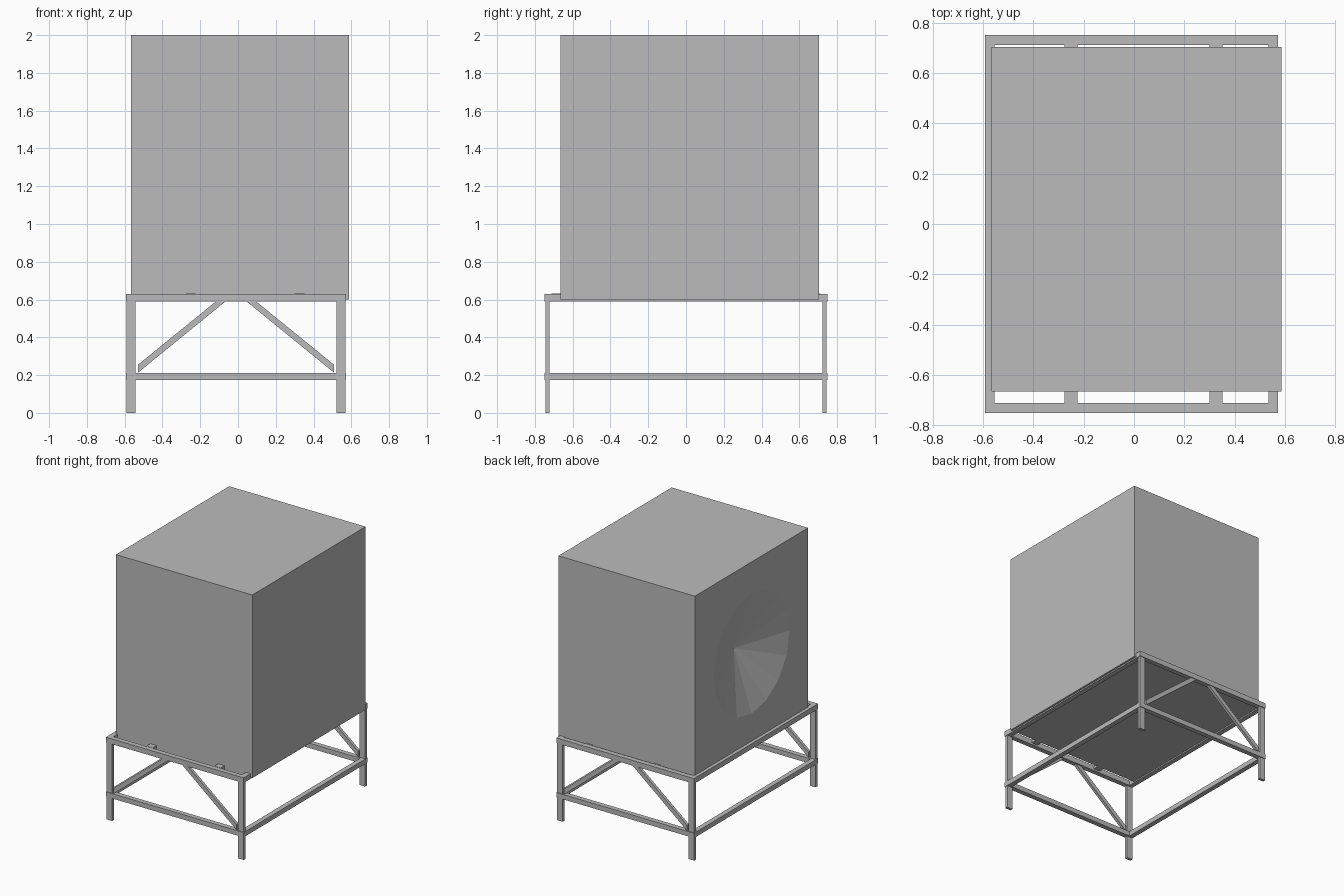
import bpy, bmesh, math

cube = bpy.data.objects.get("Cube")
if cube:
    bpy.data.objects.remove(cube, do_unlink=True)

GREY = (0.5, 0.5, 0.5, 1)
grey = bpy.data.materials.new("plain_grey")
grey.use_nodes = True
grey.diffuse_color = GREY
grey.node_tree.nodes["Principled BSDF"].inputs["Base Color"].default_value = GREY


def finish(name, bm):
    bmesh.ops.recalc_face_normals(bm, faces=bm.faces)
    mesh = bpy.data.meshes.new(name)
    bm.to_mesh(mesh)
    bm.free()
    mesh.materials.append(grey)
    obj = bpy.data.objects.new(name, mesh)
    bpy.context.collection.objects.link(obj)
    return obj


def box(name, xs, ys, zs):
    """Block spanning the given ranges."""
    bm = bmesh.new()
    bmesh.ops.create_cube(bm, size=1)
    for v in bm.verts:
        v.co = [sum(r) / 2 + c * (r[1] - r[0]) for c, r in zip(v.co, (xs, ys, zs))]
    return finish(name, bm)


def prism(name, profile, y0, y1):
    """Profile in x and z, extruded along y."""
    bm = bmesh.new()
    face = bm.faces.new([bm.verts.new((x, y0, z)) for x, z in profile])
    new = bmesh.ops.extrude_face_region(bm, geom=[face])["geom"]
    verts = [g for g in new if isinstance(g, bmesh.types.BMVert)]
    bmesh.ops.translate(bm, verts=verts, vec=(0, y1 - y0, 0))
    return finish(name, bm)


# Cabinet with a shallow cone sunk into its right side
LEFT, RIGHT, FRONT, BACK, BASE, TOP = 0.587, -0.567, -0.665, 0.703, 0.6, 2.0
SIDES, RADIUS, DEPTH = 16, 0.46, 0.15
mid_y, mid_z = (FRONT + BACK) / 2, (BASE + TOP) / 2

bm = bmesh.new()
bmesh.ops.create_cube(bm, size=1)
for v in bm.verts:
    v.co = (LEFT if v.co.x > 0 else RIGHT,
            BACK if v.co.y > 0 else FRONT,
            TOP if v.co.z > 0 else BASE)
bm.faces.ensure_lookup_table()
side = min(bm.faces, key=lambda f: f.calc_center_median().x)
corners = sorted(side.verts, key=lambda v: math.atan2(v.co.z - mid_z, v.co.y - mid_y))
bmesh.ops.delete(bm, geom=[side], context='FACES_ONLY')
rim = []
for i in range(SIDES):
    a = math.tau * (i + 0.5) / SIDES - math.pi
    a += math.pi / SIDES
    rim.append(bm.verts.new((RIGHT, mid_y + RADIUS * math.cos(a), mid_z + RADIUS * math.sin(a))))
apex = bm.verts.new((RIGHT + DEPTH, mid_y, mid_z))
quarter = SIDES // 4
for i in range(SIDES):
    bm.faces.new((rim[i], rim[(i + 1) % SIDES], apex))
# Flat surround between the corners and the rim
nearest = [min(corners, key=lambda c: ((r.co + s.co) / 2 - c.co).length)
           for r, s in zip(rim, rim[1:] + rim[:1])]
for i in range(SIDES):
    j = (i + 1) % SIDES
    bm.faces.new((rim[i], rim[j], nearest[i]))
    if nearest[i] is not nearest[j]:
        bm.faces.new((rim[j], nearest[j], nearest[i]))
finish("cabinet", bm)

# Stand
X0, X1, Y = -0.593, 0.572, 0.75
RAIL = 0.038
for level, zs in (("upper", (0.59, 0.63)), ("lower", (0.175, 0.212))):
    box(level + "_rail_right", (X0, X0 + RAIL), (-Y, Y), zs)
    box(level + "_rail_left", (X1 - RAIL, X1), (-Y, Y), zs)
    box(level + "_rail_front", (X0 + RAIL, X1 - RAIL), (-Y, RAIL - Y), zs)
    box(level + "_rail_back", (X0 + RAIL, X1 - RAIL), (Y - RAIL, Y), zs)

# Legs and diagonal braces at both ends
centre = (X0 + X1) / 2
brace = [(0.52, 0.212), (0.05, 0.595), (0.1, 0.595), (0.52, 0.254)]
for end, s in (("front", -1), ("back", 1)):
    ys = sorted((s * 0.723, s * 0.745))
    for hand, m in (("left", 1), ("right", -1)):
        xs = sorted((centre + m * 0.532, centre + m * 0.58))
        box(f"{end}_{hand}_leg", xs, ys, (0, 0.6))
        prism(f"{end}_{hand}_brace", [(centre + m * x, z) for x, z in brace], *ys)

# Bearers carrying the cabinet
for name, x in (("right_bearer", -0.25), ("left_bearer", 0.325)):
    box(name, (x - 0.026, x + 0.026), (RAIL - Y, Y - RAIL), (0.603, 0.632))
